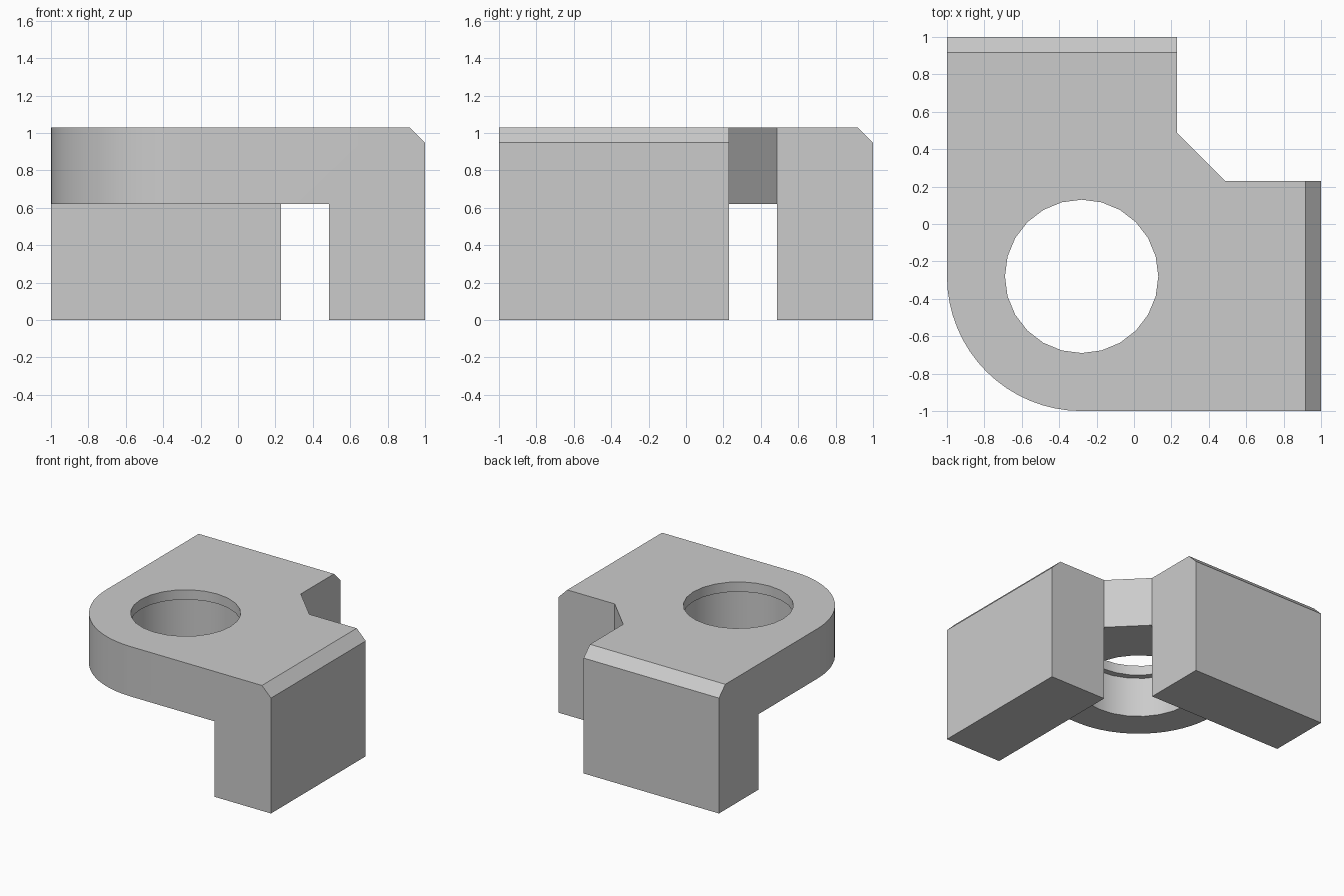
import bpy, bmesh
from math import pi, cos, sin, radians

cube = bpy.data.objects.get("Cube")
if cube:
    bpy.data.objects.remove(cube, do_unlink=True)

HEIGHT, PLATE_BOTTOM, LIP_BOTTOM = 1.03, 0.62, 0.95
ARM, LEG_INNER, CHAMFER = 0.23, 0.487, 0.082
CENTRE, CORNER_RADIUS = -0.28, 0.72

grey = bpy.data.materials.new("plain grey")
grey.use_nodes = True
colour = (0.6, 0.6, 0.6, 1)
grey.diffuse_color = colour
grey.node_tree.nodes["Principled BSDF"].inputs["Base Color"].default_value = colour


def prism(name, outline, bottom, top, chamfer=None):
    """Extrude an outline upwards; optionally chamfer selected top edges."""
    bm = bmesh.new()
    face = bm.faces.new([bm.verts.new((x, y, bottom)) for x, y in outline])
    raised = bmesh.ops.extrude_face_region(bm, geom=[face])["geom"]
    moved = [v for v in raised if isinstance(v, bmesh.types.BMVert)]
    bmesh.ops.translate(bm, verts=moved, vec=(0, 0, top - bottom))
    bmesh.ops.recalc_face_normals(bm, faces=bm.faces[:])
    if chamfer:
        edges = [e for e in bm.edges if chamfer(e)]
        bmesh.ops.bevel(bm, geom=edges, offset=CHAMFER, segments=1, affect='EDGES')
    mesh = bpy.data.meshes.new(name)
    bm.to_mesh(mesh)
    bm.free()
    mesh.materials.append(grey)
    obj = bpy.data.objects.new(name, mesh)
    bpy.context.collection.objects.link(obj)
    return obj


def arc(radius, start, end, steps):
    angles = [start + (end - start) * i / steps for i in range(steps + 1)]
    return [(CENTRE + radius * cos(a), CENTRE + radius * sin(a)) for a in angles]


def circle(radius):
    return arc(radius, 0, 2 * pi, 24)[:-1]


def outer_edge(edge):
    """Top edges along the far side of each arm."""
    a, b = (v.co for v in edge.verts)
    on_top = min(a.z, b.z) > HEIGHT - 0.01
    return on_top and (min(a.x, b.x) > 0.99 or min(a.y, b.y) > 0.99)


# Bracket body: two arms joined by a diagonal, with one rounded corner
outline = arc(CORNER_RADIUS, pi, 1.5 * pi, 16)
outline += [(1, -1), (1, ARM), (LEG_INNER, ARM), (ARM, LEG_INNER), (ARM, 1), (-1, 1)]
bracket = prism("corner_bracket", outline, 0, HEIGHT, outer_edge)

# Cutters: space between the legs, through hole and wider recess below its lip
space = [(-1.2, -1.2), (LEG_INNER, -1.2), (LEG_INNER, LEG_INNER), (-1.2, LEG_INNER)]
cutters = [
    prism("leg_space_cutter", space, -0.2, PLATE_BOTTOM),
    prism("hole_cutter", circle(0.41), 0.3, HEIGHT + 0.2),
    prism("recess_cutter", circle(0.46), 0.3, LIP_BOTTOM),
]

bpy.ops.object.select_all(action='DESELECT')
bpy.context.view_layer.objects.active = bracket
bracket.select_set(True)
for cutter in cutters:
    cut = bracket.modifiers.new(cutter.name, 'BOOLEAN')
    cut.operation, cut.solver, cut.object = 'DIFFERENCE', 'EXACT', cutter
    bpy.ops.object.modifier_apply(modifier=cut.name)
    bpy.data.objects.remove(cutter, do_unlink=True)

bpy.ops.object.shade_smooth_by_angle(angle=radians(30))
